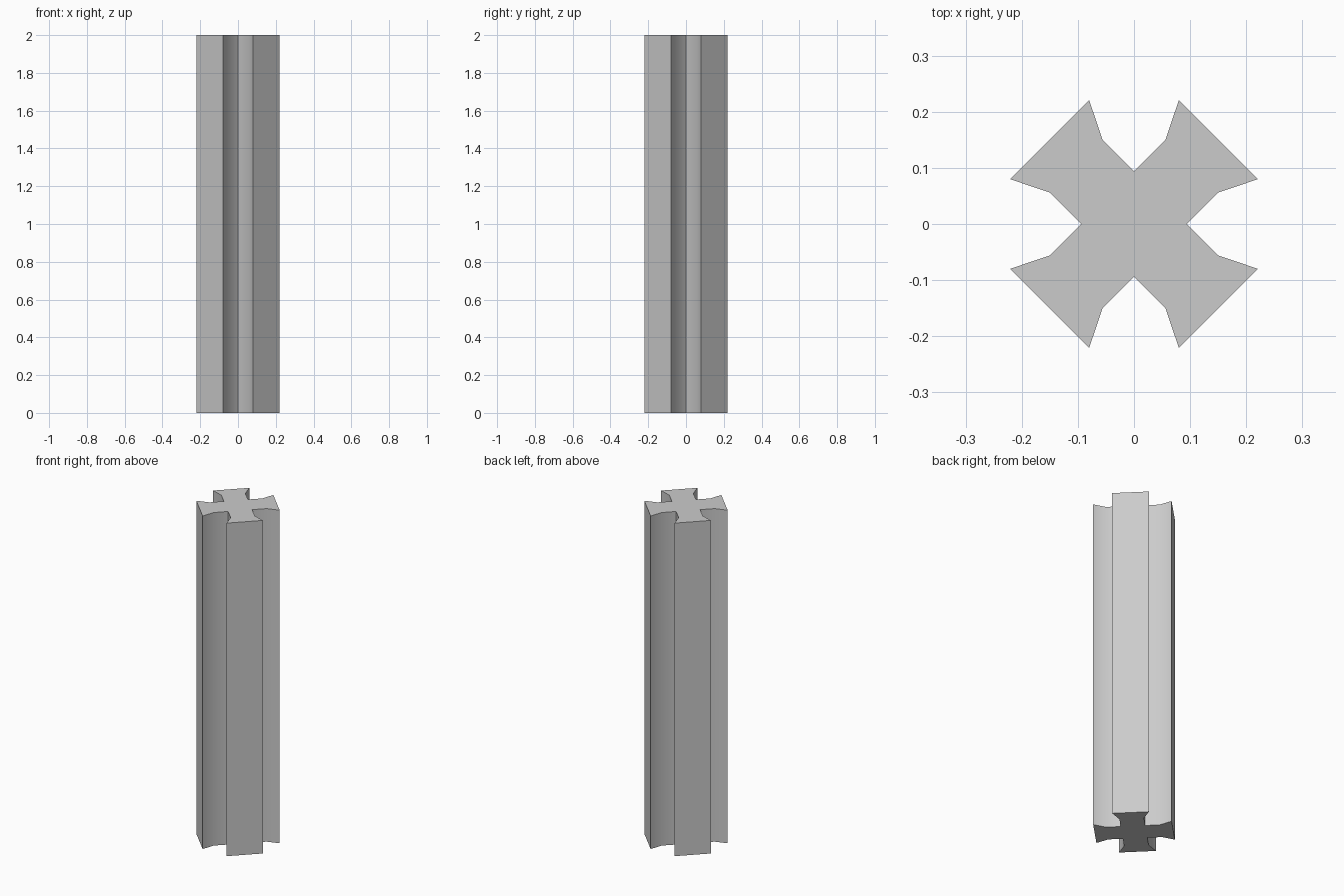
import bpy
import bmesh
import math
from mathutils import Matrix, Vector

cube = bpy.data.objects.get("Cube")
if cube:
    bpy.data.objects.remove(cube, do_unlink=True)

HEIGHT = 2.0

# Plain grey material
grey = bpy.data.materials.new("light_grey")
grey.use_nodes = True
colour = (0.6, 0.6, 0.6, 1.0)
grey.diffuse_color = colour
grey.node_tree.nodes["Principled BSDF"].inputs["Base Color"].default_value = colour

# One flared arm of the cross section, repeated four times around z
arm = [(0.094, 0), (0.15, 0.056), (0.221, 0.08), (0.08, 0.221), (0.056, 0.15)]
profile = []
for quarter in range(4):
    turn = Matrix.Rotation(quarter * math.pi / 2, 3, "Z")
    profile += [turn @ Vector((x, y, 0)) for x, y in arm]

# Extrude the cross section into the post
bm = bmesh.new()
base = bm.faces.new([bm.verts.new(p) for p in profile])
result = bmesh.ops.extrude_face_region(bm, geom=[base], use_keep_orig=True)
top = [v for v in result["geom"] if isinstance(v, bmesh.types.BMVert)]
bmesh.ops.translate(bm, verts=top, vec=(0, 0, HEIGHT))
bmesh.ops.recalc_face_normals(bm, faces=bm.faces)

mesh = bpy.data.meshes.new("grooved_post")
bm.to_mesh(mesh)
bm.free()
mesh.materials.append(grey)
post = bpy.data.objects.new("grooved_post", mesh)
bpy.context.collection.objects.link(post)

# Soften the bend inside each groove, keep the corners sharp
bpy.ops.object.select_all(action="DESELECT")
post.select_set(True)
bpy.context.view_layer.objects.active = post
bpy.ops.object.shade_smooth_by_angle(angle=math.radians(35))
